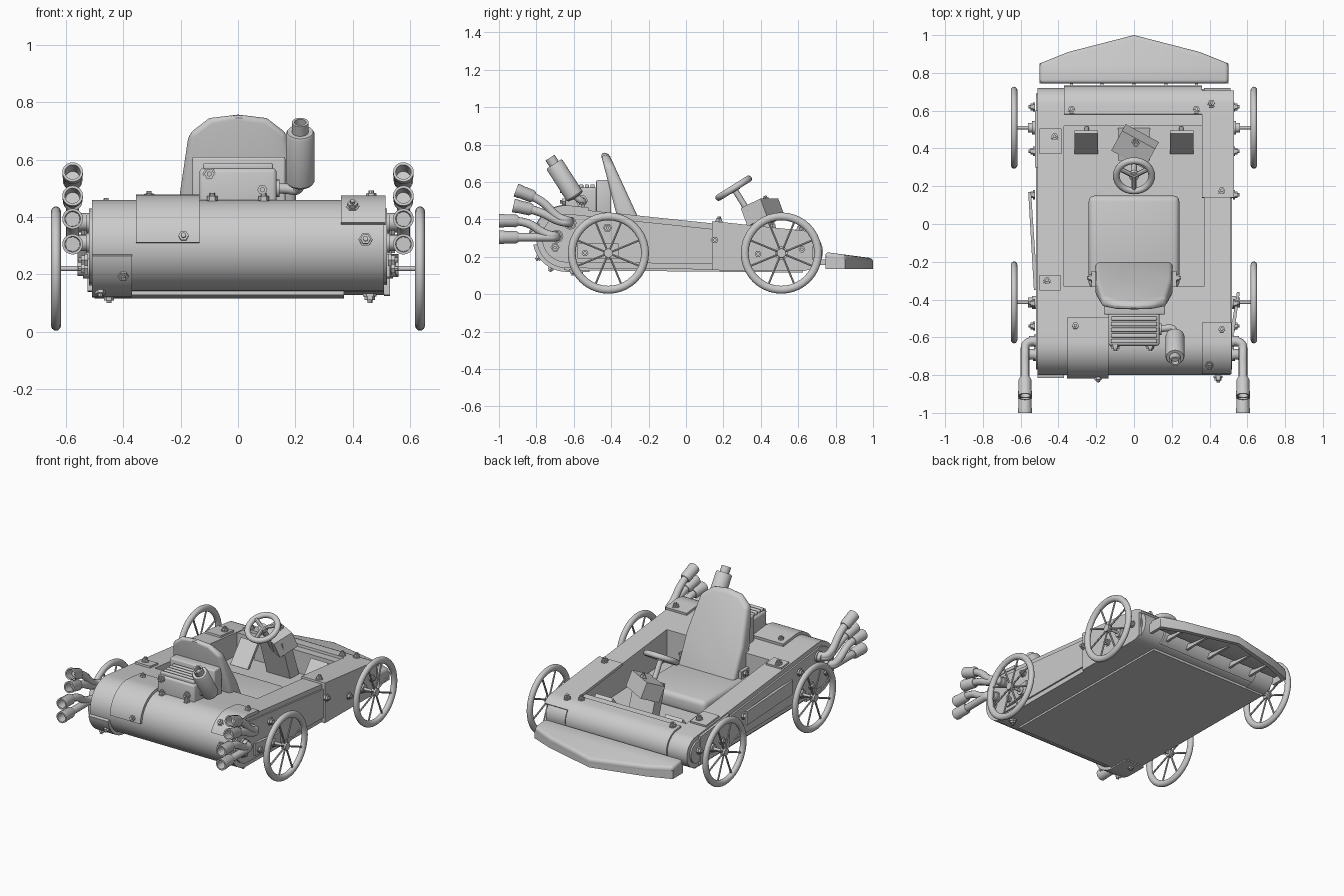
import bpy, bmesh
from math import sin, cos, pi, radians
from mathutils import Vector, Matrix

if "Cube" in bpy.data.objects:
    bpy.data.objects.remove(bpy.data.objects["Cube"])

def finish(name, bm, bevel=0, segs=3, ang=40):
    bmesh.ops.recalc_face_normals(bm, faces=bm.faces)
    if bevel:
        es = [e for e in bm.edges if e.calc_face_angle(0) > radians(ang)]
        bmesh.ops.bevel(bm, geom=es, offset=bevel, segments=segs, profile=0.5, affect='EDGES')
    me = bpy.data.meshes.new(name)
    bm.to_mesh(me)
    bm.free()
    ob = bpy.data.objects.new(name, me)
    bpy.context.collection.objects.link(ob)
    return ob

def prism(name, pts, axis, a, b, bevel=0, segs=3):
    """Extrude a 2D outline along an axis; a and b may be functions of the point."""
    bm = bmesh.new()
    rings = []
    for h in (a, b):
        ring = []
        for p in pts:
            v = h(p) if callable(h) else h
            ring.append(bm.verts.new({'x': (v, p[0], p[1]), 'y': (p[0], v, p[1]), 'z': (p[0], p[1], v)}[axis]))
        bm.faces.new(ring)
        rings.append(ring)
    n = len(pts)
    for i in range(n):
        j = (i + 1) % n
        bm.faces.new((rings[0][i], rings[0][j], rings[1][j], rings[1][i]))
    return finish(name, bm, bevel, segs)

def box(name, x0, x1, y0, y1, z0, z1, bevel=0):
    return prism(name, [(x0, y0), (x1, y0), (x1, y1), (x0, y1)], 'z', z0, z1, bevel)

def lathe(name, p, d, prof, seg=20, closed=False):
    """Revolve (radius, distance) points about direction d from p."""
    bm = bmesh.new()
    q = Vector(d).to_track_quat('Z', 'Y')
    rings = [[bm.verts.new(Vector(p) + q @ Vector((r * cos(2*pi*i/seg), r * sin(2*pi*i/seg), t)))
              for i in range(seg)] for r, t in prof]
    pairs = list(zip(rings, rings[1:])) + ([(rings[-1], rings[0])] if closed else [])
    for r0, r1 in pairs:
        for i in range(seg):
            j = (i + 1) % seg
            bm.faces.new((r0[i], r0[j], r1[j], r1[i]))
    if not closed:
        bm.faces.new(rings[0])
        bm.faces.new(rings[-1])
    return finish(name, bm)

def rod(name, p0, p1, r, seg=12):
    d = Vector(p1) - Vector(p0)
    return lathe(name, p0, d, [(r, 0), (r, d.length)], seg)

def pipe(name, pts, r):
    cu = bpy.data.curves.new(name, 'CURVE')
    cu.dimensions, cu.bevel_depth, cu.bevel_resolution, cu.use_fill_caps = '3D', r, 4, True
    sp = cu.splines.new('NURBS')
    sp.points.add(len(pts) - 1)
    for q, p in zip(sp.points, pts):
        q.co = (*p, 1)
    sp.order_u, sp.use_endpoint_u, sp.resolution_u = 3, True, 6
    tmp = bpy.data.objects.new(name + "_curve", cu)
    ob = bpy.data.objects.new(name, bpy.data.meshes.new_from_object(tmp))
    bpy.data.objects.remove(tmp)
    bpy.context.collection.objects.link(ob)

def ring(r, t, n=14, w=1):
    return [(r + t * cos(2*pi*i/n), w * t * sin(2*pi*i/n)) for i in range(n)]

def bolt(p, d):
    lathe("bolt_nut", p, d, [(.024, -.006), (.024, .005), (.018, .005), (.018, .018)], 6)
    lathe("bolt_stud", p, d, [(.009, 0), (.009, .028)], 8)

# Side profile: hull of a large rear circle and a small front circle
# u: 0-1 top line, 1-2 rear arc, 2-3 bottom line, 3-4 front arc
A, B = radians(83.87), radians(269.32)
CR, CF, RR, RF = Vector((-.64, .30)), Vector((.62, .228)), .16, .10
def P(u, off=0):
    k, f = int(u) % 4, u - int(u)
    c, r, a = [(CF.lerp(CR, f), RF + (RR-RF)*f, A), (CR, RR, A + (B-A)*f),
               (CR.lerp(CF, f), RR + (RF-RR)*f, B), (CF, RF, B + (A+2*pi-B)*f)][k]
    n = Vector((cos(a), sin(a)))
    return c + n * (r + off), n

def top_u(y):
    return (.63 - y) / 1.25

def outline(off=0, y0=-2, y1=2):
    pts = [P(i / 16, off)[0] for i in range(64)]
    for lim, s in ((y0, 1), (y1, -1)):
        out = []
        for a, b in zip(pts, pts[1:] + pts[:1]):
            da, db = s * (a.x - lim), s * (b.x - lim)
            if da >= 0:
                out.append(a)
            if da * db < 0:
                out.append(a.lerp(b, da / (da - db)))
        pts = out
    return pts

def patch(name, x0, x1, u0, u1, off=.012):
    n = 24
    us = [u0 + (u1 - u0) * i / n for i in range(n + 1)]
    prism(name, [P(u, off)[0] for u in us] + [P(u, -.006)[0] for u in reversed(us)], 'x', x0, x1)

def skin_bolt(x, u):
    p, n = P(u, .012)
    bolt((x, p.x, p.y), (0, n.x, n.y))

# Body
prism("rear_barrel", outline(0, -2, -.33), 'x', -.50, .50)
prism("front_barrel", outline(-.004, .52), 'x', -.40, .40)
patch("floor_pan", -.50, .37, 1.98, 3.02, .012)
prism("cockpit_floor", [(-.34, .15), (.53, .15), (.53, .19), (-.34, .225)], 'x', -.375, .375)
patch("front_cover", -.37, .36, 3.2, 4.04, .012)
for s in (-1, 1):
    prism("side_rail", outline(), 'x', s * .37, s * .51)
    prism("side_plate", outline(-.03), 'x', s * .51, s * .52)
prism("front_side_plate", outline(.004, .14, .68), 'x', .51, .53)
prism("front_side_plate_left", outline(-.01, .3, .60), 'x', -.525, -.51)

# Riveted patches and their bolts
patch("rear_patch_large", -.355, -.135, .9, 1.5, .018)
patch("rear_patch_right", .36, .515, .92, 1.37, .015)
patch("rear_patch_low", -.51, -.37, 1.58, 2.1, .02)
patch("rail_patch_front", -.50, -.385, top_u(.505), top_u(.37))
patch("rail_patch_back", -.50, -.39, top_u(-.27), top_u(-.35))
patch("rail_cover_right", .36, .53, 3.75, 4 + top_u(.14))
for x, u in ((-.19, 1.46), (-.31, .935), (.40, 1.24), (.465, .95), (.445, 1.48), (-.40, 1.71),
             (-.48, 1.86), (-.45, 2.06), (.46, 2.03), (-.42, top_u(.46)), (-.46, top_u(-.3)),
             (.41, 3.98), (.465, top_u(.175)), (-.33, .02), (.33, .02)):
    skin_bolt(x, u)
for s in (-1, 1):
    for y, z in ((.155, .29), (.385, .215), (.62, .24), (-.70, .25), (-.42, .355), (-.54, .22)):
        bolt((s * .53, y, z), (s, 0, 0))
prism("left_link_plate", [(-.56, .17), (-.545, .17), (-.51, -.35), (-.53, -.35)], 'z', .24, .33)
prism("right_link_plate", [(.56, -.36), (.545, -.36), (.51, -.58), (.53, -.58)], 'z', .19, .27)

# Wheels with eight spokes
for s in (-1, 1):
    for y in (-.415, .51):
        c = Vector((s * .635, y, .22))
        lathe("wheel_rim", c, (1, 0, 0), ring(.196, .021, 14, .85), 40, True)
        lathe("wheel_hub", c - Vector((.015, 0, 0)), (1, 0, 0), [(.024, 0), (.024, .03)])
        for i in range(8):
            a = pi / 4 * i + pi / 8
            rod("wheel_spoke", c, c + Vector((0, cos(a), sin(a))) * .19, .006, 6)
        rod("axle", (s * .5, y, .22), c, .009)
        lathe("axle_flange", (s * .51, y, .22), (s, 0, 0), [(.035, 0), (.035, .03), (.026, .03), (.026, .05)])

# Exhaust stacks: port, pipe and hollow tip, four per side
for s in (-1, 1):
    for py, pz in ((-.69, .31), (-.62, .38)):
        lathe("exhaust_port", (s * .5, py, pz), (s, 0, 0), [(.034, 0), (.034, .03), (.028, .03), (.028, .055)])
    for py, pz, ty, tz, dy, dz in ((-.69, .305, -.91, .305, -1, 0), (-.69, .31, -.91, .392, -1, .02),
                                   (-.62, .38, -.835, .455, -1, .22), (-.62, .39, -.825, .525, -1, .38)):
        d = Vector((0, dy, dz)).normalized()
        t = Vector((s * .577, ty, tz))
        pipe("exhaust_pipe", [(s * .52, py, pz), (s * .577, py, pz), (s * .577, py - .07, pz + .15 * (tz - pz)),
                              t - d * .06, t + d * .02], .023)
        lathe("exhaust_tip", t, d, [(.026, -.015), (.034, 0), (.034, .06), (.036, .065), (.036, .09),
                                    (.027, .09), (.025, .03)])

# Seat
box("seat_cushion", -.24, .24, -.34, .15, .19, .295, .03)
half = [(.205, .28), (.203, .48), (.172, .69), (.10, .745)]
prism("seat_back", half + [(0, .757)] + [(-x, z) for x, z in reversed(half)], 'y',
      lambda p: -.26 - (p[1] - .42) * .46, lambda p: -.37 - (p[1] - .42) * .26, .022)
for s in (-1, 1):
    box("seat_bracket", s * .20, s * .225, -.33, -.25, .22, .34)
    bolt((s * .222, -.285, .32), (s, 0, 0))

# Engine with cooling fins and muffler
box("engine_block", -.135, .135, -.645, -.46, .42, .57, .015)
box("engine_back_plate", -.16, .165, -.48, -.40, .42, .61, .008)
for i in range(5):
    y = -.50 - .03 * i
    box("engine_fin", -.122, .122, y - .011, y + .011, .56, .588, .006)
for x, z in ((-.10, .55), (.085, .495)):
    bolt((x, -.645, z), (0, -1, 0))
for x in (-.09, .09):
    bolt((x, -.655, .455), (0, 0, 1))
pipe("muffler_pipe", [(.11, -.56, .50), (.17, -.55, .50), (.217, -.55, .49), (.217, -.60, .53)], .018)
lathe("muffler_flange", (.13, -.557, .50), (1, 0, 0), [(.03, 0), (.03, .015)])
lathe("muffler", (.217, -.592, .52), (0, -.54, .84),
      [(.02, -.005), (.044, 0), (.05, .008), (.05, .202), (.045, .21), (.029, .21), (.029, .25), (.02, .25), (.02, .22)], 24)

# Steering wheel, column and dashboard post
c, n = Vector((0, .255, .567)), Vector((0, -.53, .85))
q = n.to_track_quat('Z', 'Y')
lathe("steering_wheel_rim", c, n, ring(.094, .018), 32, True)
lathe("steering_hub", c, n, [(.026, -.02), (.026, .008)])
for a in (-90, 30, 150):
    rod("steering_spoke", c, c + q @ Vector((cos(radians(a)), sin(radians(a)), 0)) * .094, .013, 8)
rod("steering_column", c, c - n * .25, .016)
prism("dash_post", [(.335, .45), (.41, .47), (.52, .16), (.43, .16)], 'x', -.085, .085)
dash = box("dash_box", -.10, .10, -.065, .065, -.055, .05)
dash.matrix_world = Matrix.Translation((.005, .41, .44)) @ Matrix.Rotation(-.5, 4, 'Z') @ Matrix.Rotation(.4, 4, 'X')
bolt((.01, .43, .50), (0, -.3, .95))

# Pedals
for s in (-1, 1):
    prism("pedal", [(.37, .20), (.385, .19), (.495, .32), (.48, .335)], 'x', s * .19, s * .315)
    rod("pedal_arm", (s * .25, .44, .26), (s * .25, .51, .21), .012, 8)

# Front splitter: gently sloping sheet with rounded edge, skirt and ribs
edge = [(.5, .745), (.5, .85), (.35, .91), (0, 1), (-.35, .91), (-.5, .85), (-.5, .745)]
top = lambda p: .226 - max(0, p[1] - .74) * .13
prism("splitter_sheet", edge, 'z', top, lambda p: top(p) - .045, .018)
inner = [(x * .96, y - (.025 if y > .76 else 0)) for x, y in reversed(edge)]
prism("splitter_skirt", edge + inner, 'z', lambda p: .134, lambda p: top(p) - .025)
for x in (-.33, -.17, 0, .17, .33):
    box("splitter_rib", x - .008, x + .008, .66, .90, .155, .185)

# Smooth shading with sharp edges kept
for o in bpy.context.scene.objects:
    o.select_set(True)
    bpy.context.view_layer.objects.active = o
bpy.ops.object.shade_smooth_by_angle(angle=radians(35))
